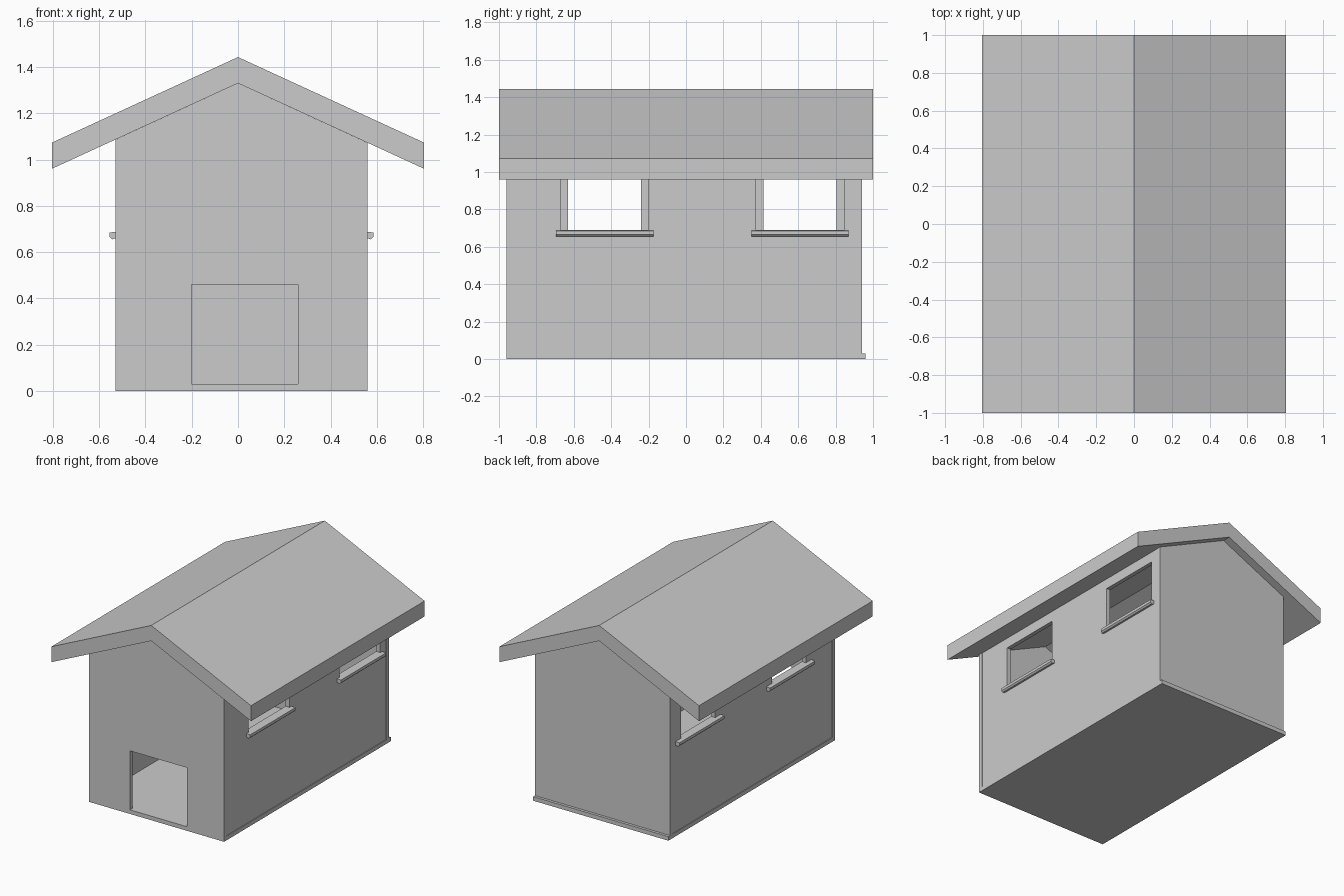
import bpy, bmesh
from mathutils import Vector

if "Cube" in bpy.data.objects:
    bpy.data.objects.remove(bpy.data.objects["Cube"])

SLOPE = 0.46
X0, X1 = -0.53, 0.56      # outer faces of the side walls
T = 0.03                  # wall thickness


def under_roof(x):
    return 1.33 - SLOPE * abs(x)


def prism(name, outline, y0, y1):
    """Extrude an (x, z) outline from y0 to y1."""
    bm = bmesh.new()
    face = bm.faces.new([bm.verts.new((x, y0, z)) for x, z in outline])
    new = bmesh.ops.extrude_face_region(bm, geom=[face])["geom"]
    verts = [g for g in new if isinstance(g, bmesh.types.BMVert)]
    bmesh.ops.translate(bm, verts=verts, vec=Vector((0, y1 - y0, 0)))
    bmesh.ops.recalc_face_normals(bm, faces=bm.faces[:])
    mesh = bpy.data.meshes.new(name)
    bm.to_mesh(mesh)
    bm.free()
    ob = bpy.data.objects.new(name, mesh)
    bpy.context.collection.objects.link(ob)
    return ob


def box(name, x0, x1, y0, y1, z0, z1):
    return prism(name, [(x0, z0), (x1, z0), (x1, z1), (x0, z1)], y0, y1)


def cut(ob, cutter):
    mod = ob.modifiers.new("opening", 'BOOLEAN')
    mod.operation = 'DIFFERENCE'
    mod.solver = 'EXACT'
    mod.object = cutter
    bpy.context.view_layer.objects.active = ob
    bpy.ops.object.modifier_apply(modifier=mod.name)
    bpy.data.objects.remove(cutter)


# Floor slab
box("floor", X0, X1, -0.96, 0.96, 0, T)

# Gable walls, the front one with a doorway notch
top = [(X1, under_roof(X1)), (0, 1.33), (X0, under_roof(X0))]
prism("front_wall", [(X0, T), (-0.2, T), (-0.2, 0.46), (0.26, 0.46),
                     (0.26, T), (X1, T)] + top, -0.96, -0.93)
prism("back_wall", [(X0, T), (X1, T)] + top, 0.91, 0.94)

# Side walls with two windows each, and a sill under every window
for side, outer, s, half in (("right", X1 - 0.005, 1, 0.235),
                             ("left", X0 + 0.005, -1, 0.195)):
    inner = outer - s * T
    wall = prism(side + "_wall", [(inner, T), (outer, T), (outer, under_roof(outer)),
                                  (inner, under_roof(inner))], -0.93, 0.91)
    for i, y in enumerate((-0.435, 0.61)):
        cut(wall, box("cutter", *sorted((inner - s * 0.1, outer + s * 0.1)),
                      y - half, y + half, 0.675, 1.0))
        prism(f"{side}_sill_{i + 1}",
              [(inner, 0.67), (outer + s * 0.02, 0.655), (outer + s * 0.03, 0.665),
               (outer + s * 0.03, 0.685), (inner, 0.69)], y - 0.26, y + 0.26)

# Gabled roof slab
prism("roof", [(-0.805, 0.96), (0, 1.33), (0.805, 0.96),
               (0.805, 1.073), (0, 1.443), (-0.805, 1.073)], -1, 1)
